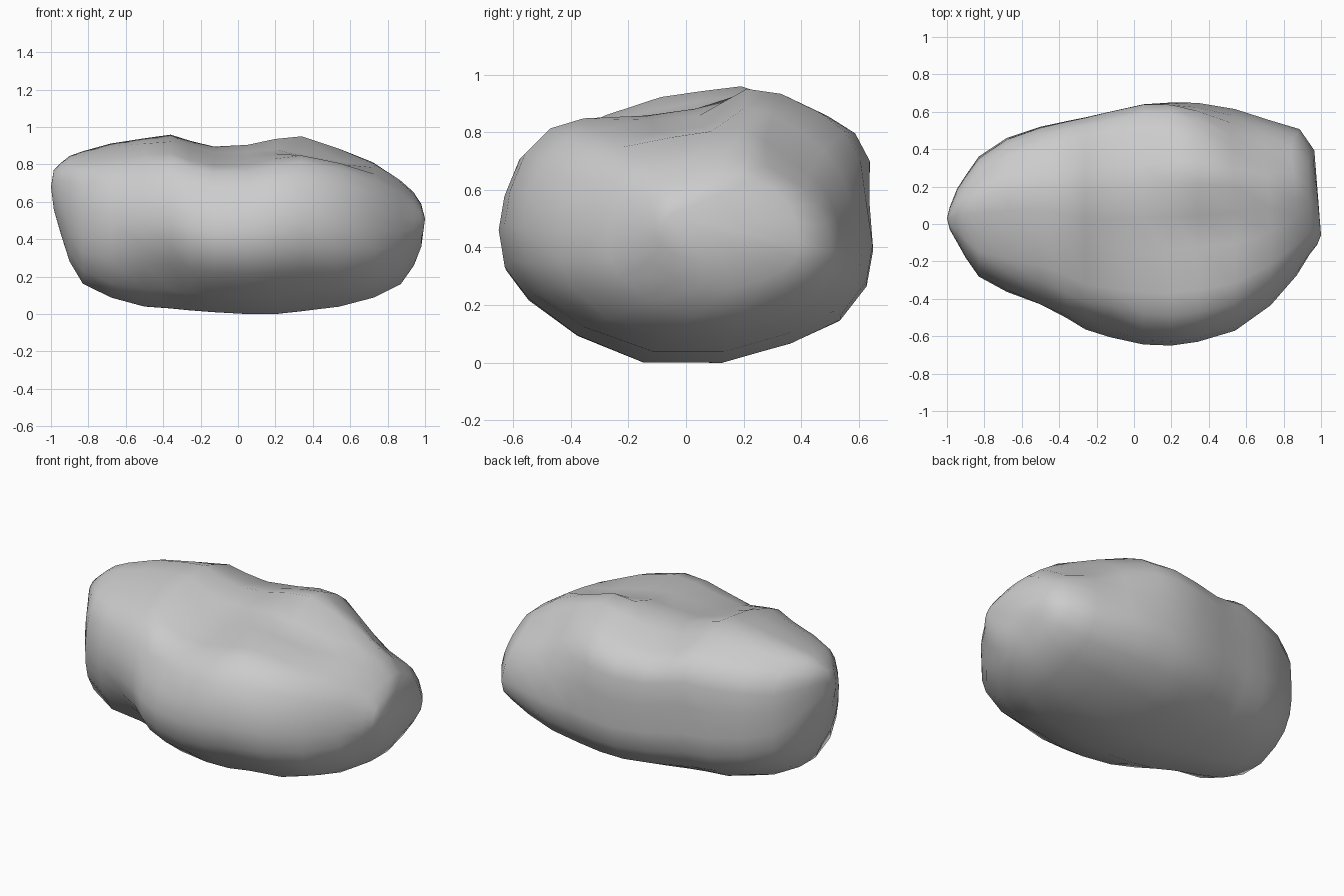
import bpy
import bmesh
import math
from mathutils import Vector

cube = bpy.data.objects.get("Cube")
if cube:
    bpy.data.objects.remove(cube, do_unlink=True)

# Cross-section of the boulder (y, z), counter-clockwise from the underside
SECTION = [(-.15, 0), (.12, 0), (.36, .07), (.53, .15), (.62, .27), (.64, .4),
           (.63, .57), (.645, .72), (.6, .82), (.5, .88), (.33, .93), (.2, .96),
           (.03, .92), (-.14, .885), (-.37, .845), (-.49, .81), (-.58, .72),
           (-.63, .59), (-.65, .47), (-.63, .34), (-.55, .23), (-.38, .1)]

# Stations along the length: x, front y, back y, bottom z, top z
STATIONS = [(-.985, -.03, .09, .56, .77), (-.945, -.1, .19, .42, .81),
            (-.9, -.18, .26, .28, .845), (-.83, -.28, .36, .165, .87),
            (-.68, -.36, .46, .09, .91), (-.5, -.42, .52, .04, .935),
            (-.36, -.5, .55, .03, .955), (-.26, -.57, .57, .02, .925),
            (-.13, -.61, .60, .01, .895), (.05, -.645, .64, 0, .905),
            (.2, -.65, .65, 0, .94), (.34, -.63, .65, .015, .96),
            (.54, -.57, .62, .04, .91), (.73, -.43, .56, .09, .83),
            (.87, -.27, .50, .16, .73), (.94, -.16, .38, .26, .66),
            (.98, -.11, .18, .36, .59)]
TIPS = [(-1, .03, .68), (1, -.06, .51)]

# Broad dents and bulges: centre, radius, push
DENTS = [((.43, .0, .88), .20, (0, 0, -.10)),         # bowl in the top
         ((.36, .26, .95), .16, (0, 0, .015)),        # peak behind the bowl
         ((-.45, -.08, .90), .20, (0, 0, .035)),      # crest on the other half
         ((-.44, -.42, .18), .16, (0, .05, .02)),     # crease low on the front
         ((-.45, -.42, .65), .18, (0, -.03, 0)),      # front shoulder
         ((-.20, -.57, .70), .18, (0, .05, 0)),       # smooth fall beside it
         ((-.78, -.20, .17), .17, (0, -.07, -.01)),   # knob at the low corner
         ((.70, -.30, .17), .20, (0, -.06, -.01)),    # fuller low front corner
         ((.76, .50, .76), .24, (-.05, -.07, -.06)),  # sheared back corner
         ((.48, .60, .80), .22, (0, -.07, -.02)),     # sheared back edge
         ((.92, .42, .42), .15, (.03, .02, -.01))]    # knob under the shear


def eased_section(roundness):
    """Ease the section toward a circle and fit it to 0..1 both ways."""
    points = []
    for y, z in SECTION:
        p = Vector((y / .65, z / .48 - 1))
        points.append(p.lerp(p.normalized(), roundness))
    lows = [min(p[k] for p in points) for k in (0, 1)]
    highs = [max(p[k] for p in points) for k in (0, 1)]
    return [[(p[k] - lows[k]) / (highs[k] - lows[k]) for k in (0, 1)]
            for p in points]


def dented(co):
    moved = co.copy()
    for centre, radius, push in DENTS:
        d = (co - Vector(centre)).length / radius
        moved += Vector(push) * math.exp(-d * d)
    return moved


# Loft the rings
bm = bmesh.new()
rings = []
for x, front, back, low, high in STATIONS:
    ring = []
    for u, v in eased_section(.08 + .45 * x * x):
        co = Vector((x, front + u * (back - front), low + v * (high - low)))
        ring.append(bm.verts.new(dented(co)))
    rings.append(ring)

count = len(SECTION)
for a, b in zip(rings, rings[1:]):
    for i in range(count):
        j = (i + 1) % count
        bm.faces.new((a[i], a[j], b[j], b[i]))

# Close both ends
for tip, ring in zip(TIPS, (rings[0], rings[-1])):
    end = bm.verts.new(tip)
    for i in range(count):
        bm.faces.new((end, ring[i], ring[(i + 1) % count]))
bmesh.ops.recalc_face_normals(bm, faces=bm.faces)
for face in bm.faces:
    face.smooth = True

mesh = bpy.data.meshes.new("boulder")
bm.to_mesh(mesh)
bm.free()
boulder = bpy.data.objects.new("boulder", mesh)
bpy.context.collection.objects.link(boulder)

# Stone colour
stone = bpy.data.materials.new("light_grey_stone")
stone.use_nodes = True
grey = (.6, .6, .6, 1)
stone.diffuse_color = grey
stone.node_tree.nodes["Principled BSDF"].inputs["Base Color"].default_value = grey
mesh.materials.append(stone)
